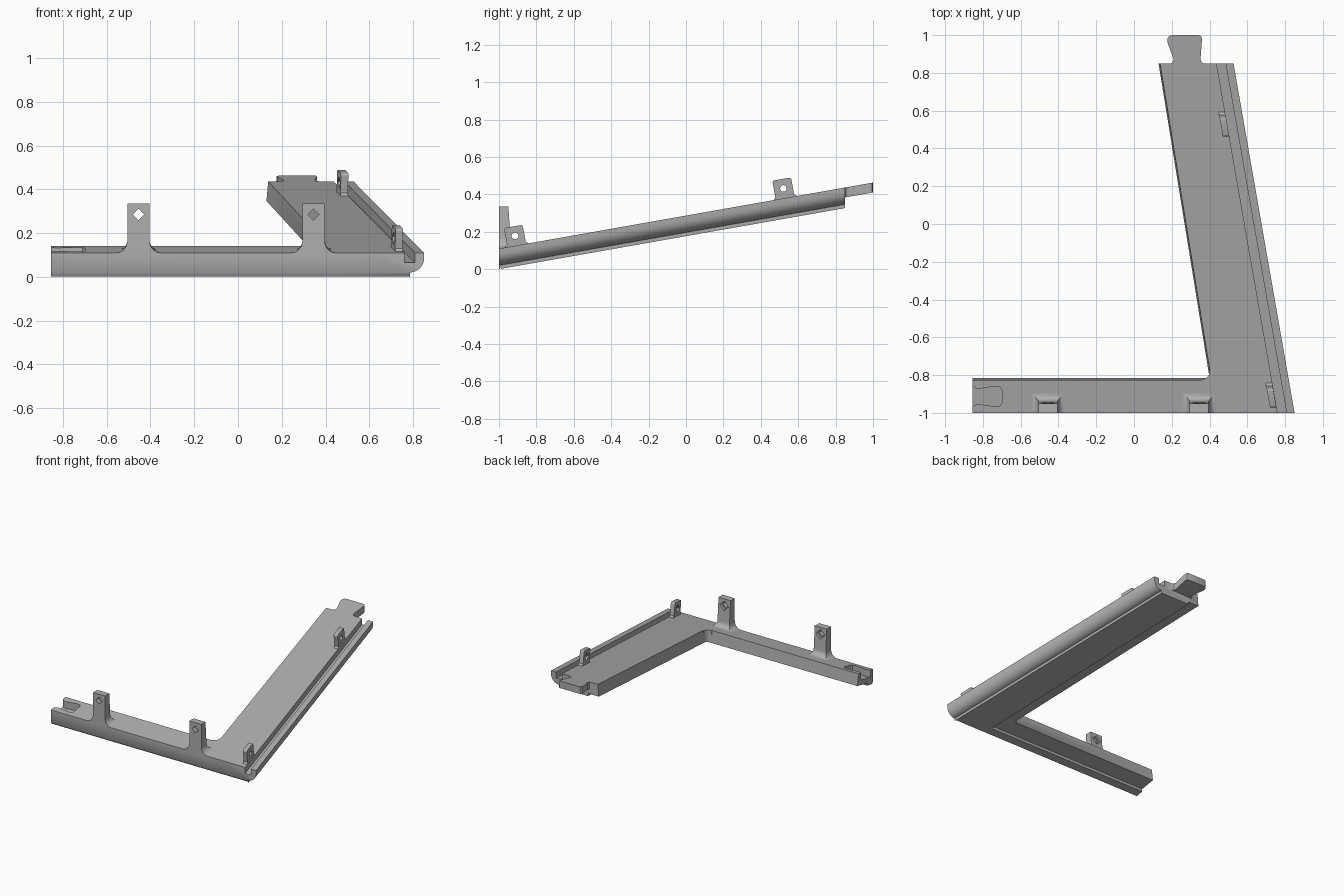
import bpy, bmesh
from math import sin, cos, pi

SLOPE = 0.1765      # rise of the whole frame towards the back
LEAN = 0.174        # sideways drift of the long arm
TOP = 0.11

cube = bpy.data.objects.get("Cube")
if cube:
    bpy.data.objects.remove(cube, do_unlink=True)

grey = bpy.data.materials.new("plain grey")
grey.use_nodes = True
colour = (0.43, 0.43, 0.43, 1)
grey.diffuse_color = colour
grey.node_tree.nodes["Principled BSDF"].inputs["Base Color"].default_value = colour


def loft(name, rings):
    """Closed solid skinned through rings of equal point count."""
    bm = bmesh.new()
    loops = [[bm.verts.new(p) for p in r] for r in rings]
    n = len(loops[0])
    for a, b in zip(loops, loops[1:]):
        for i in range(n):
            j = (i + 1) % n
            bm.faces.new((a[i], a[j], b[j], b[i]))
    bm.faces.new(loops[0])
    bm.faces.new(loops[-1])
    bmesh.ops.recalc_face_normals(bm, faces=bm.faces)
    mesh = bpy.data.meshes.new(name)
    bm.to_mesh(mesh)
    bm.free()
    mesh.materials.append(grey)
    ob = bpy.data.objects.new(name, mesh)
    bpy.context.collection.objects.link(ob)
    return ob


def plan(name, pts, lo, hi):
    return loft(name, [[(x, y, z) for x, y in pts] for z in (lo, hi)])


def along_x(name, pts, lo, hi):
    return loft(name, [[(x, y, z) for y, z in pts] for x in (lo, hi)])


def along_y(name, pts, lo, hi):
    return loft(name, [[(x, y, z) for x, z in pts] for y in (lo, hi)])


def combine(ob, other, operation):
    mod = ob.modifiers.new("combine", 'BOOLEAN')
    mod.operation, mod.object, mod.solver = operation, other, 'EXACT'
    bpy.context.view_layer.objects.active = ob
    bpy.ops.object.modifier_apply(modifier=mod.name)
    bpy.data.objects.remove(other, do_unlink=True)


def arc(cx, cy, rx, ry, start, end, steps=8):
    return [(cx + rx * cos(start + (end - start) * i / steps),
             cy + ry * sin(start + (end - start) * i / steps)) for i in range(steps + 1)]


def tilt(ob):
    for v in ob.data.vertices:
        v.co.z += SLOPE * (v.co.y + 1)


def finish(ob):
    bpy.ops.object.select_all(action='DESELECT')
    ob.select_set(True)
    bpy.context.view_layer.objects.active = ob
    bpy.ops.object.shade_smooth_by_angle(angle=0.6)


# Long arm: grooved section with a rounded outer side and a stepped underside
def arm_section(left, right, y):
    pts = [(left, 0.02), (left + 0.008, TOP), (right - 0.09, TOP), (right - 0.09, 0.065),
           (right - 0.042, 0.065), (right - 0.042, TOP), (right, TOP)]
    pts += arc(right - 0.065, 0.085, 0.065, 0.065, 0, -pi / 2)
    pts += [(right - 0.065, 0), (left + 0.09, 0), (left + 0.09, 0.02)]
    return [(x, y, z) for x, z in pts]


frame = loft("corner_frame", [arm_section(0.43, 0.85, -1), arm_section(0.13, 0.527, 0.85)])

# Short bar with the same stepped underside
bar = along_x("bar", [(-1, 0), (-1, TOP), (-0.826, TOP), (-0.815, 0.02),
                      (-0.93, 0.02), (-0.93, 0)], -0.855, 0.6)
combine(frame, bar, 'UNION')

# Small fillet in the inner corner
fillet = [(0.45, -0.84)] + [(0.35, -0.84)] + arc(0.363, -0.781, 0.037, 0.04, -pi / 2, 0.1, 6) + [(0.45, -0.775)]
combine(frame, plan("fillet", fillet, 0.02, TOP), 'UNION')

# Dovetail tongue at the far end of the arm
tongue = [(0.19, 0.82), (0.19, 0.848), (0.204, 0.856), (0.21, 0.872), (0.178, 0.96),
          (0.176, 0.98), (0.185, 0.994), (0.2, 1.0), (0.343, 1.0), (0.356, 0.994),
          (0.36, 0.98), (0.352, 0.872), (0.358, 0.856), (0.375, 0.848), (0.375, 0.82)]
combine(frame, plan("tongue", tongue, 0.057, TOP), 'UNION')

# Matching socket at the end of the bar
half = [(-0.9, 0.058), (-0.853, 0.055), (-0.838, 0.043), (-0.82, 0.041),
        (-0.73, 0.054), (-0.71, 0.05), (-0.7, 0.035)]
socket = [(x, -0.913 + d) for x, d in half] + [(x, -0.913 - d) for x, d in reversed(half)]
combine(frame, plan("socket", socket, 0.057, 0.2), 'DIFFERENCE')

# Chamfer along the lower front edge
chamfer = [(-1.02, -0.02), (-1.02, 0.02), (-1, 0.02), (-0.988, 0), (-0.988, -0.02)]
combine(frame, along_x("chamfer", chamfer, -1, 0.784), 'DIFFERENCE')
tilt(frame)
finish(frame)


# Upright front brackets with flared feet and diamond holes
def front_bracket(name, cx):
    def ring(w, back, z, slope):
        return [(cx + x, y, z + slope * (y + 1)) for x, y in
                ((-w, -1), (w, -1), (w, back), (-w, back))]
    rings = [ring(0.1, -0.873, 0.08, SLOPE)]
    for i in range(9):
        a = pi / 2 * i / 8
        out, up = 1 - sin(a), 1 - cos(a)
        rings.append(ring(0.05 + 0.05 * out, -0.938 + 0.065 * out,
                          TOP + 0.06 * up, SLOPE * (1 - i / 8)))
    rings.append(ring(0.05, -0.95, 0.335, 0))
    ob = loft(name, rings)
    for r, lo, hi in ((0.026, -1.1, -0.9), (0.036, -0.965, -0.9)):
        diamond = [(cx + x, 0.285 + z) for x, z in arc(0, 0, r, r, 0, 1.5 * pi, 3)]
        combine(ob, along_y("hole", diamond, lo, hi), 'DIFFERENCE')
    finish(ob)


front_bracket("front_bracket_right", -0.455)
front_bracket("front_bracket_left", 0.345)


# Side lugs standing beside the groove, following its direction
def side_lug(name, cy):
    outline = [(-0.062, 0.09), (-0.062, TOP), (-0.05, 0.122), (-0.05, 0.2)]
    outline += arc(-0.038, 0.203, 0.012, 0.012, pi, pi / 2, 4)
    outline += arc(0.038, 0.203, 0.012, 0.012, pi / 2, 0, 4)
    outline += [(0.05, 0.122), (0.062, TOP), (0.062, 0.09)]
    ob = along_x(name, outline, -0.034, 0)
    circle = arc(0, 0.163, 0.018, 0.018, 0, 2 * pi * 15 / 16, 15)
    combine(ob, along_x("hole", circle, -0.1, 0.1), 'DIFFERENCE')
    recess = arc(0, 0.163, 0.03, 0.03, 0, 1.5 * pi, 3)
    combine(ob, along_x("recess", recess, -0.1, -0.02), 'DIFFERENCE')
    for v in ob.data.vertices:
        v.co.y += cy - SLOPE * (v.co.z - TOP)
        v.co.x += 0.759 - LEAN * (v.co.y + 1)
    tilt(ob)
    finish(ob)


side_lug("side_lug_front", -0.905)
side_lug("side_lug_back", 0.53)
